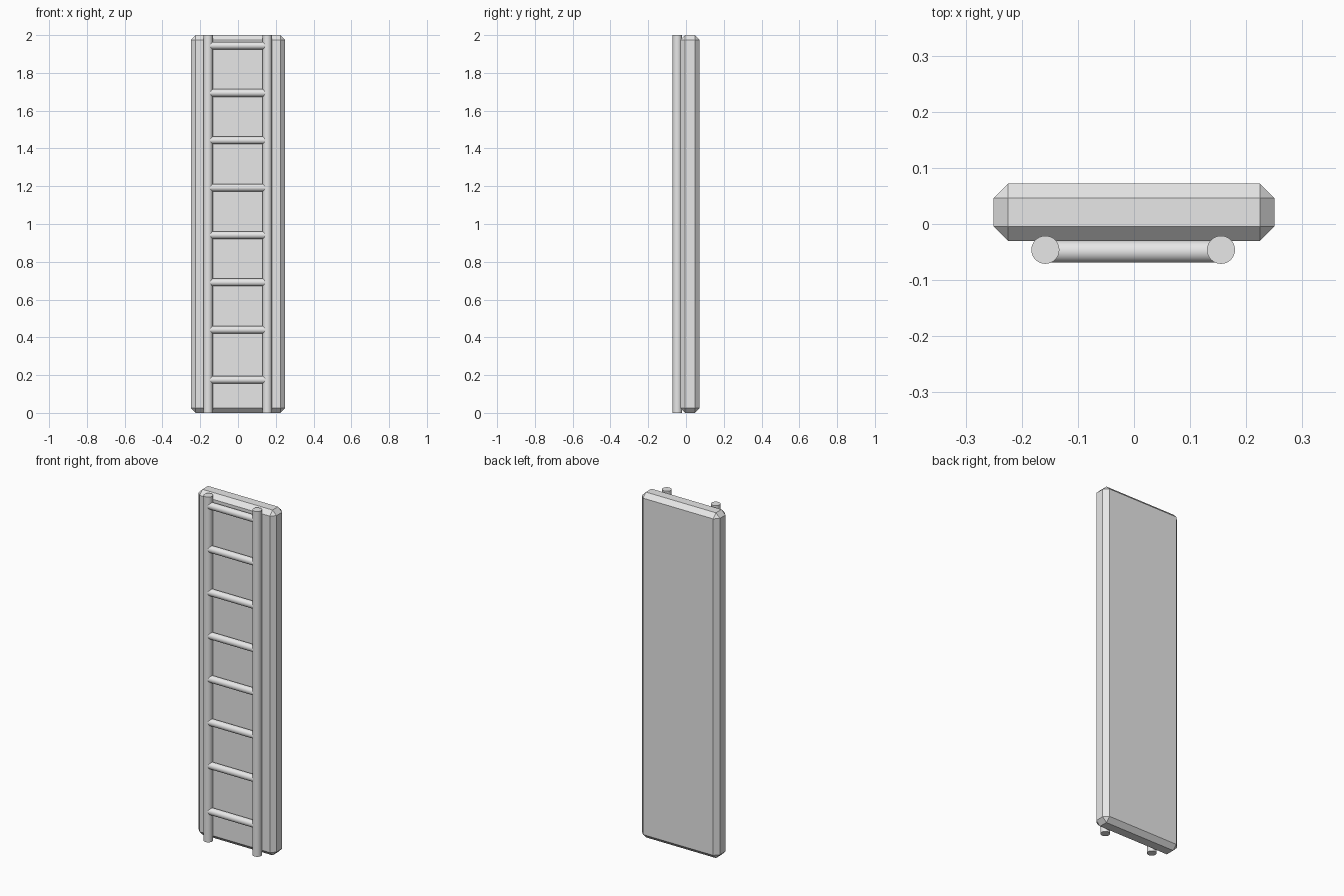
import bpy
import math

cube = bpy.data.objects.get("Cube")
if cube:
    bpy.data.objects.remove(cube, do_unlink=True)

# One plain grey for every part
grey = bpy.data.materials.new("light_grey")
grey.use_nodes = True
grey.diffuse_color = (0.8, 0.8, 0.8, 1)
grey.node_tree.nodes["Principled BSDF"].inputs["Base Color"].default_value = (0.8, 0.8, 0.8, 1)


def rod(name, radius, length, location, rotation=(0, 0, 0)):
    bpy.ops.mesh.primitive_cylinder_add(vertices=32, radius=radius, depth=length,
                                        location=location, rotation=rotation)
    obj = bpy.context.object
    obj.name = name
    obj.data.materials.append(grey)
    bpy.ops.object.shade_smooth_by_angle(angle=math.radians(30))
    return obj


# Backing panel with chamfered edges
bpy.ops.mesh.primitive_cube_add(size=1, location=(0, 0.021, 1))
panel = bpy.context.object
panel.name = "backing_panel"
panel.scale = (0.5, 0.102, 2)
bpy.ops.object.transform_apply(location=False, rotation=False, scale=True)
panel.data.materials.append(grey)
chamfer = panel.modifiers.new("chamfer", "BEVEL")
chamfer.width = 0.0255
chamfer.segments = 1

# Two upright rails
for name, x in (("left_rail", 0.155), ("right_rail", -0.158)):
    rod(name, 0.025, 2, (x, -0.046, 1))

# Evenly spaced rungs; the lowest sits slightly lower
for i in range(8):
    z = 0.175 if i == 0 else 0.44 + (i - 1) * 0.2507
    rod(f"rung_{i + 1}", 0.02, 0.3, (-0.002, -0.049, z), (0, math.pi / 2, 0))
